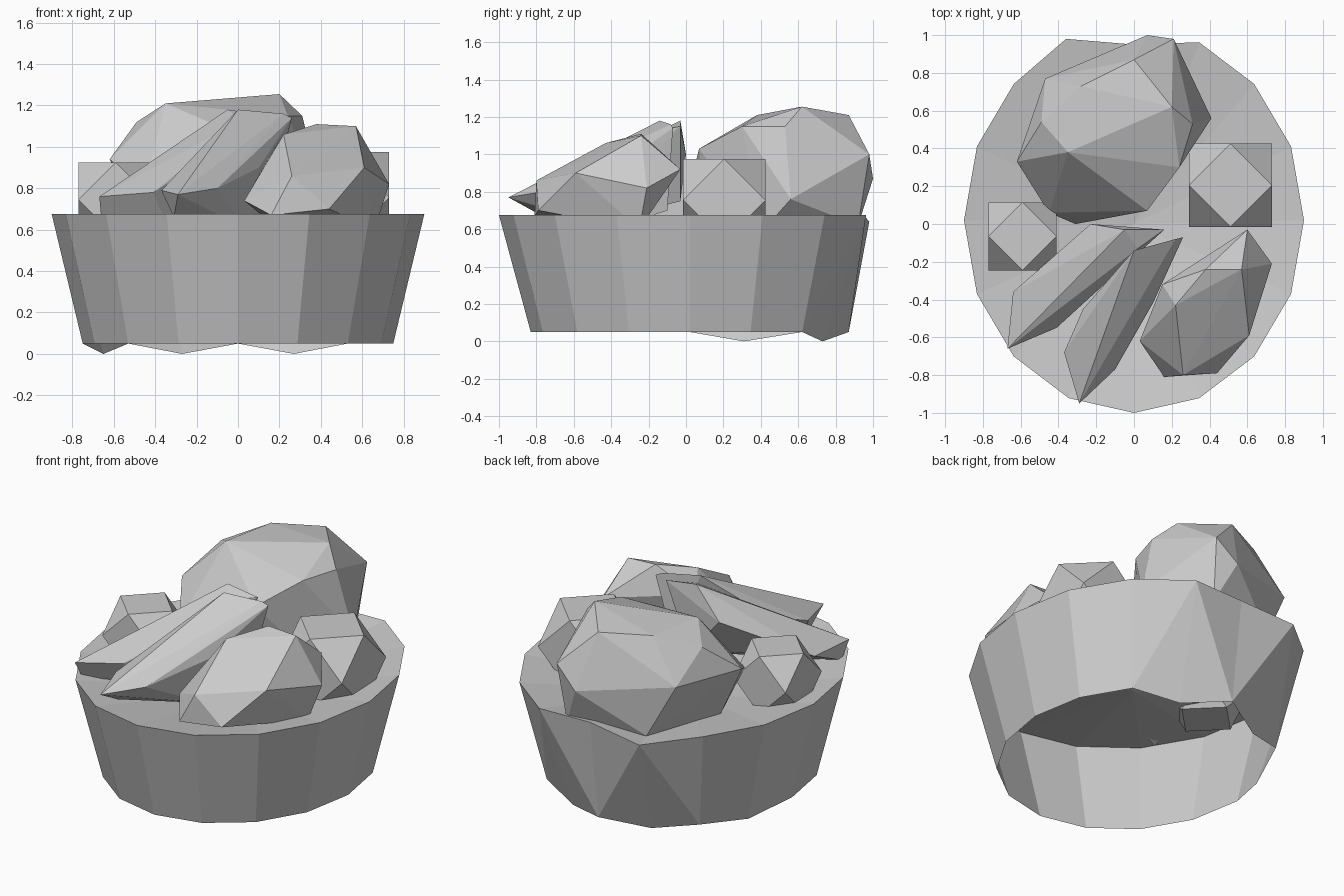
import bpy, bmesh, math
from mathutils import Vector

if "Cube" in bpy.data.objects:
    bpy.data.objects.remove(bpy.data.objects["Cube"])


def finish(bm, name):
    mesh = bpy.data.meshes.new(name)
    bm.to_mesh(mesh)
    bm.free()
    obj = bpy.data.objects.new(name, mesh)
    bpy.context.collection.objects.link(obj)
    return obj


def ring(bm, rx, ry, z, moved):
    """16-sided oval, starting at the back; 'moved' displaces a few points."""
    out = []
    for i in range(16):
        a = math.tau * i / 16
        co = (rx * math.sin(a), 0.02 + ry * math.cos(a), z)
        out.append(bm.verts.new(moved.get(i, co)))
    return out


def chunk(name, points):
    """Faceted lump of food: convex hull of a few corner points."""
    bm = bmesh.new()
    for p in points:
        bm.verts.new(p)
    res = bmesh.ops.convex_hull(bm, input=bm.verts)
    loose = [v for v in bm.verts if not v.link_faces]
    bmesh.ops.delete(bm, geom=loose, context='VERTS')
    bmesh.ops.dissolve_limit(bm, angle_limit=0.02, verts=bm.verts, edges=bm.edges)
    bmesh.ops.recalc_face_normals(bm, faces=bm.faces)
    return finish(bm, name)


def cut_cube(name, centre, r):
    """Cube with all corners cut to the edge midpoints."""
    c = Vector(centre)
    pts = []
    for a in (-r, r):
        for b in (-r, r):
            pts += [c + Vector(v) for v in ((a, b, 0), (a, 0, b), (0, a, b))]
    return chunk(name, pts)


# Bowl: flared open wall, slightly uneven at the back
bm = bmesh.new()
rim_moves = {0: (0, 0.95, 0.675), 15: (-0.36, 0.98, 0.64)}
rim = ring(bm, 0.9, 1.02, 0.675, rim_moves)
base = ring(bm, 0.75, 0.85, 0.05, {
    1: (0.27, 0.73, 0), 15: (-0.27, 0.73, 0), 13: (-0.65, 0.31, 0)})
for i in range(16):
    j = (i + 1) % 16
    bm.faces.new((base[j], base[i], rim[i], rim[j]))
bmesh.ops.triangulate(bm, faces=[f for f in bm.faces if f.calc_center_median().y > 0.5])
finish(bm, "bowl_wall")

# Sunken filling that closes the bowl at the rim
bm = bmesh.new()
edge = ring(bm, 0.9, 1.02, 0.675, rim_moves)
mid = bm.verts.new((0, 0, 0.5))
for i in range(16):
    bm.faces.new((mid, edge[(i + 1) % 16], edge[i]))
finish(bm, "bowl_filling")

# Large round lump at the back
chunk("large_lump", [
    (-.35, .38, 1.21), (-.49, .54, 1.12), (-.28, .73, 1.21), (0, .87, 1.21),
    (.20, .62, 1.255), (.31, .53, 1.15), (.24, .30, 1.15), (.07, .07, 1.03),
    (-.31, 0, .75), (-.45, .06, .80), (-.62, .33, .94), (-.47, .77, .95),
    (.07, 1.0, .87), (.21, .98, 1.0), (.41, .56, .76),
    (.18, .92, .62), (-.3, .82, .62), (0, .12, .6), (.3, .4, .58), (-.45, .3, .6)])

# Two cut cubes at the sides
cut_cube("left_cube", (-.59, -.065, .745), .18)
cut_cube("right_cube", (.51, .205, .755), .22)

# Long slices leaning on the lump
chunk("left_slice", [
    (-.67, -.66, .76), (-.66, -.6, .65), (-.64, -.36, .76), (-.48, -.24, .86),
    (-.23, 0, 1.0), (-.05, -.03, 1.18), (.16, -.03, 1.15), (.02, -.13, 1.13),
    (-.41, -.55, .78), (-.35, -.45, .64), (0, -.03, .75)])
chunk("middle_slice", [
    (-.29, -.95, .77), (-.37, -.68, .79), (-.27, -.45, .87), (0, -.14, 1.18),
    (.22, -.08, 1.16), (.26, -.07, 1.14), (.1, -.42, .9), (-.1, -.77, .80),
    (-.31, -.75, .66), (.05, -.4, .6), (.15, -.1, .7)])

# Chunky wedge at the front right
chunk("right_wedge", [
    (.22, -.43, 1.06), (.38, -.24, 1.11), (.57, -.24, 1.1), (.60, -.03, .92),
    (.73, -.21, .82), (.61, -.59, .9), (.44, -.79, .7), (.26, -.8, .86),
    (.16, -.81, .67), (.03, -.62, .74), (.15, -.32, .95), (.66, -.25, .6),
    (.2, -.4, .6)])
